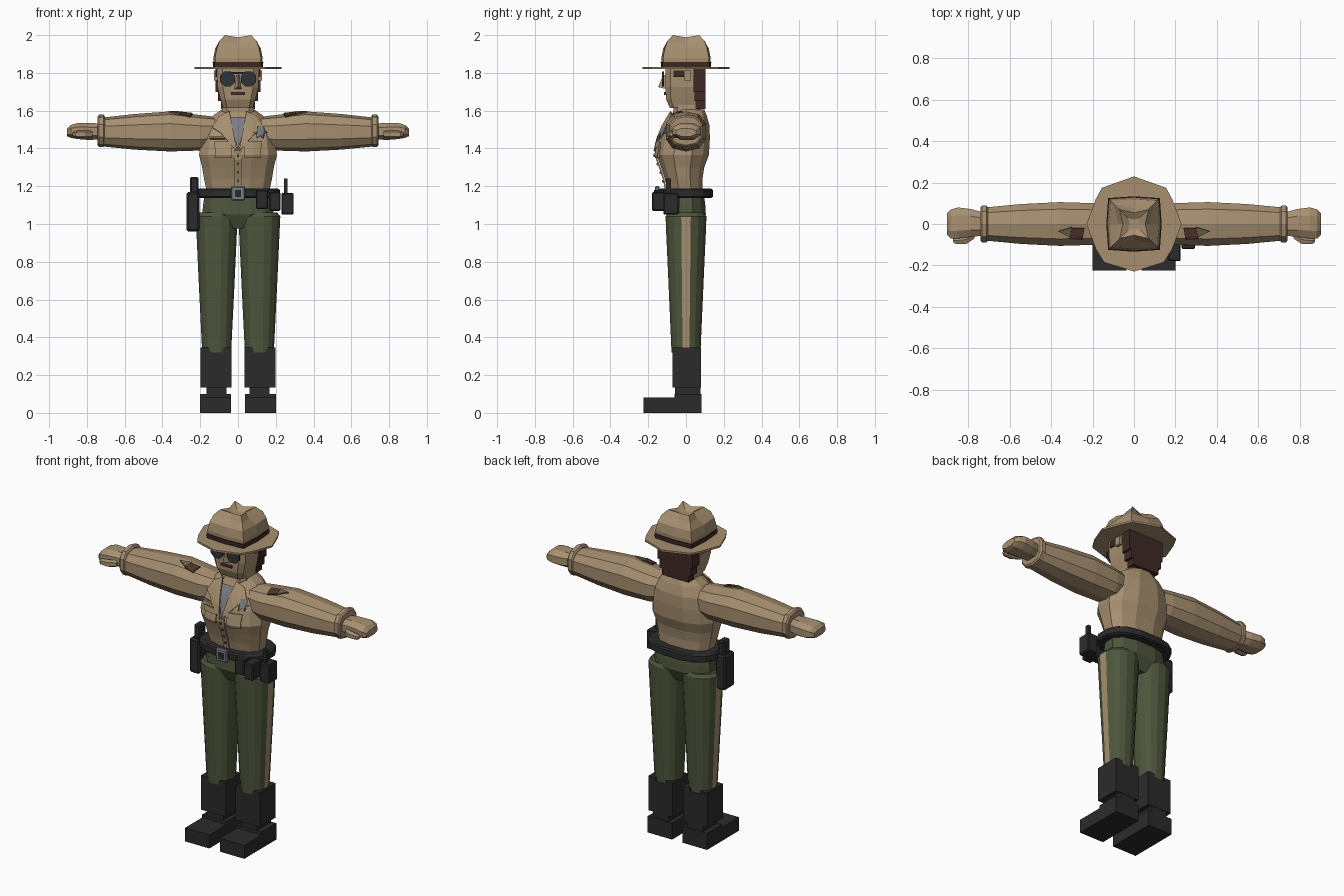
import bpy, bmesh, math
from mathutils import Vector
from mathutils.bvhtree import BVHTree

cube = bpy.data.objects.get("Cube")
if cube:
    bpy.data.objects.remove(cube)


def material(name, *rgb):
    m = bpy.data.materials.new(name)
    m.use_nodes = True
    m.diffuse_color = (*rgb, 1)
    m.node_tree.nodes["Principled BSDF"].inputs["Base Color"].default_value = (*rgb, 1)
    return m


KHAKI = material("khaki cloth", .38, .275, .16)
SKIN = material("tan skin", .39, .28, .165)
GREEN = material("green trousers", .075, .092, .045)
BLACK = material("black leather", .024, .024, .025)
HAIR = material("dark brown hair", .048, .022, .017)
STEEL = material("grey metal", .2, .205, .23)
OLIVE = material("olive patch", .15, .13, .06)
RUST = material("red brown patch", .09, .035, .025)
LENS = material("dark glass", .03, .034, .038)


def finish(name, bm, *mats):
    bmesh.ops.recalc_face_normals(bm, faces=bm.faces)
    mesh = bpy.data.meshes.new(name)
    bm.to_mesh(mesh)
    bm.free()
    for m in mats:
        mesh.materials.append(m)
    ob = bpy.data.objects.new(name, mesh)
    bpy.context.collection.objects.link(ob)
    return ob


def solid(name, rings, *mats):
    """Skin a list of equal point rings and cap both ends."""
    bm = bmesh.new()
    loops = [[bm.verts.new(p) for p in ring] for ring in rings]
    for a, b in zip(loops, loops[1:]):
        for i in range(len(a)):
            j = (i + 1) % len(a)
            bm.faces.new((a[i], a[j], b[j], b[i]))
    bm.faces.new(loops[0])
    bm.faces.new(loops[-1])
    return finish(name, bm, *mats)


def ring(pos, c1, c2, r1, r2, axis="z", n=12, power=.8, turn=.5):
    """Rounded cross-section; a low power makes it squarer."""
    pts = []
    for i in range(n):
        a = math.tau * (i + turn) / n
        u, v = (math.copysign(abs(f) ** power if abs(f) > 1e-6 else 0, f)
                for f in (math.cos(a), math.sin(a)))
        u, v = c1 + r1 * u, c2 + r2 * v
        pts.append({"z": (u, v, pos), "x": (pos, u, v), "y": (u, pos, v)}[axis])
    return pts


def column(name, rows, mat, **kw):
    """Upright body from rows of height, front, back, half width."""
    return solid(name, [ring(z, 0, (f + b) / 2, w, (b - f) / 2, **kw) for z, f, b, w in rows], mat)


def box(name, x, y, z, mat, bevel=0):
    bm = bmesh.new()
    bmesh.ops.create_cube(bm, size=1)
    for v in bm.verts:
        v.co = [lo + (hi - lo) * (c + .5) for c, (lo, hi) in zip(v.co, (x, y, z))]
    if bevel:
        bmesh.ops.bevel(bm, geom=bm.edges[:], offset=bevel, segments=1, affect="EDGES")
    return finish(name, bm, mat)


def plate(name, outline, target, direction, mat, lift=.007):
    """Thin piece laid onto a body along a direction."""
    d = Vector(direction)
    bm = bmesh.new()
    bm.from_mesh(target.data)
    tree = BVHTree.FromBMesh(bm)
    bm.free()
    bm = bmesh.new()
    bm.faces.new([bm.verts.new((x, 0, z) if d.y else (x, z, 0)) for x, z in outline])
    bmesh.ops.triangulate(bm, faces=bm.faces[:])
    bmesh.ops.subdivide_edges(bm, edges=bm.edges[:], cuts=3, use_grid_fill=True)
    for v in bm.verts:
        hit = tree.ray_cast(v.co - d * 5, d)[0]
        if hit:
            v.co = hit - d * lift
    ob = finish(name, bm, mat)
    mod = ob.modifiers.new("thickness", "SOLIDIFY")
    mod.thickness, mod.offset = .008, 0
    return ob


def rect(x, z):
    return [(x[0], z[0]), (x[1], z[0]), (x[1], z[1]), (x[0], z[1])]


def span(s, a, b):
    return tuple(sorted((s * a, s * b)))


FRONT, DOWN = (0, 1, 0), (0, 0, -1)

# Torso and hips
torso = column("shirt", [
    (1.17, -.1, .09, .17), (1.24, -.115, .09, .185), (1.3, -.135, .1, .195),
    (1.365, -.16, .125, .212), (1.45, -.142, .13, .2), (1.52, -.112, .128, .18),
    (1.575, -.08, .112, .135), (1.605, -.065, .1, .09)], KHAKI)
column("hips", [(.975, -.07, .07, .07), (1.05, -.108, .108, .195),
                (1.1, -.105, .105, .19), (1.17, -.1, .095, .18)], GREEN)

# Shirt front
plate("undershirt", [(-.05, 1.565), (0, 1.39), (.05, 1.565)], torso, FRONT, STEEL)
plate("placket", rect((-.018, .018), (1.19, 1.39)), torso, FRONT, KHAKI)
for i in range(4):
    z = 1.22 + i * .045
    plate("button", rect((-.006, .006), (z, z + .012)), torso, FRONT, OLIVE, .014)
for s in (-1, 1):
    plate("lapel", [(s * x, z) for x, z in ((.045, 1.595), (.1, 1.57), (.135, 1.51),
                    (.095, 1.485), (.005, 1.385))], torso, FRONT, KHAKI, .016)
    plate("pocket", rect(span(s, .035, .12), (1.35, 1.41)), torso, FRONT, KHAKI, .008)
    plate("pocket_flap", rect(span(s, .03, .125), (1.405, 1.435)), torso, FRONT, KHAKI, .015)
plate("name_plate", rect((-.15, -.07), (1.45, 1.462)), torso, FRONT, OLIVE, .012)
star = []
for i in range(12):
    a, r = math.tau * i / 12, .036 if i % 2 else .018
    star.append((.118 + r * math.sin(a), 1.485 + r * math.cos(a)))
plate("star_badge", star, torso, FRONT, STEEL, .018)

# Belt and gear
column("belt", [(1.138, -.14, .135, .215), (1.145, -.15, .145, .225),
                (1.18, -.15, .145, .225), (1.187, -.14, .135, .215)], BLACK, n=16)
box("buckle", (-.037, .037), (-.165, -.14), (1.125, 1.2), STEEL, .006)
box("buckle_centre", (-.017, .017), (-.17, -.16), (1.143, 1.18), BLACK)
box("pouch", (.095, .16), (-.17, -.11), (1.08, 1.18), BLACK, .006)
box("side_pouch", (.165, .225), (-.18, -.09), (1.07, 1.17), BLACK, .006)
box("radio", (.23, .295), (-.12, -.04), (1.05, 1.165), BLACK, .005)
box("radio_antenna", (.243, .263), (-.105, -.08), (1.16, 1.24), BLACK)
box("holster", (-.272, -.205), (-.085, .015), (.96, 1.17), BLACK, .01)
box("pistol_grip", (-.255, -.21), (-.065, -.005), (1.16, 1.25), BLACK, .008)

for s in (-1, 1):
    # Legs with a side stripe
    leg = solid("trouser_leg", [ring(z, s * c, 0, r, d, n=16, power=.9) for z, c, r, d in (
        (.32, .113, .078, .078), (.7, .113, .097, .095), (.98, .113, .11, .108),
        (1.04, .113, .113, .11), (1.06, .11, .1, .098))], GREEN, KHAKI)
    for f in leg.data.polygons:
        if f.normal.x * s > .97:
            f.material_index = 1
    # Boots
    box("boot_shaft", span(s, .035, .198), (-.072, .08), (.135, .325), BLACK)
    for a, b in ((.035, .085), (.15, .198)):
        box("boot_top", span(s, a, b), (-.072, .08), (.32, .345), BLACK)
    box("boot_ankle", span(s, .062, .168), (-.058, .078), (.07, .14), BLACK)
    box("boot_heel", span(s, .036, .2), (-.06, .083), (0, .1), BLACK)
    box("boot_toe", span(s, .036, .2), (-.225, -.05), (0, .082), BLACK)

    # Sleeves, cuffs and hands
    sleeve = solid("sleeve", [ring(s * x, 0, z, ry, rz, axis="x", n=10) for x, z, ry, rz in (
        (.1, 1.49, .085, .075), (.2, 1.483, .105, .094), (.36, 1.49, .11, .106),
        (.55, 1.488, .1, .094), (.72, 1.487, .083, .076))], KHAKI)
    solid("cuff", [ring(s * x, 0, 1.493, r, r * .93, axis="x", n=10) for x, r in (
        (.705, .082), (.712, .092), (.735, .092), (.743, .082))], KHAKI)
    solid("hand", [ring(s * x, y, z, ry, rz, axis="x", n=8) for x, y, z, ry, rz in (
        (.73, 0, 1.49, .06, .045), (.79, .005, 1.49, .072, .048),
        (.85, .005, 1.492, .08, .045), (.885, 0, 1.49, .075, .036),
        (.904, 0, 1.485, .055, .022))], SKIN)
    solid("thumb", [ring(s * x, y, 1.475, r, r * .9, axis="x", n=6) for x, y, r in (
        (.77, -.05, .022), (.81, -.075, .024), (.86, -.08, .02), (.875, -.078, .01))], SKIN)
    # Shoulder patches
    plate("patch_inner", [(s * x, y) for x, y in ((.24, -.02), (.3, -.02), (.31, -.07),
                          (.25, -.075))], sleeve, DOWN, RUST)
    plate("patch_outer", [(s * x, y) for x, y in ((.3, -.015), (.365, -.035),
                          (.31, -.065))], sleeve, DOWN, OLIVE)
    # Ears and sunglasses
    box("ear", span(s, .1, .127), (-.01, .027), (1.76, 1.812), SKIN)
    box("glasses_arm", span(s, .105, .118), (-.065, -.01), (1.778, 1.812), HAIR)
    solid("lens", [ring(y, s * .055, 1.768, .043, .043, axis="y", n=8, power=1)
                   for y in (-.128, -.116)], LENS)
box("glasses_bridge", (-.05, .05), (-.128, -.118), (1.795, 1.805), BLACK)

# Neck and head
column("neck", [(1.54, -.07, .08, .088), (1.65, -.068, .085, .086)], SKIN, n=8, power=.4)
column("head", [(1.615, -.088, .08, .082), (1.66, -.108, .085, .095), (1.725, -.112, .09, .112),
                (1.83, -.112, .09, .114)], SKIN, n=8, power=.35)
solid("nose", [[(-.02, -.105, 1.715), (.02, -.105, 1.715), (0, -.148, 1.725)],
               [(-.01, -.105, 1.79), (.01, -.105, 1.79), (0, -.12, 1.79)]], SKIN)
box("mouth", (-.037, .037), (-.116, -.1), (1.684, 1.698), RUST)
for w, z0, z1, y0 in ((.118, 1.7, 1.83, .04), (.106, 1.65, 1.7, .045), (.09, 1.61, 1.65, .05)):
    box("hair", (-w, w), (y0, .104), (z0, z1), HAIR)

# Hat brim
half = [(0, -.23), (.145, -.185), (.185, -.12), (.23, 0), (.185, .12), (.155, .175), (0, .23)]
outline = half + [(-x, y) for x, y in reversed(half[1:-1])]
solid("hat_brim", [[(x, y, z) for x, y in outline] for z in (1.821, 1.832)], KHAKI)
column("hat_band", [(1.83, -.132, .132, .132), (1.858, -.134, .134, .134)],
       HAIR, n=8, power=.2, turn=0)

# Hat crown with pinched sides and a sunken top
crown = column("hat_crown", [
    (1.83, -.127, .127, .127), (1.88, -.13, .13, .13), (1.93, -.12, .12, .12),
    (1.97, -.105, .105, .105), (2.0, -.075, .075, .075), (1.975, -.03, .03, .03)],
    KHAKI, n=8, power=.2, turn=0)
for v in crown.data.vertices:
    x, y, z = v.co
    if z > 1.95 and min(abs(x), abs(y)) < .001:
        v.co = (x * .72, y * .72, z - .012)
